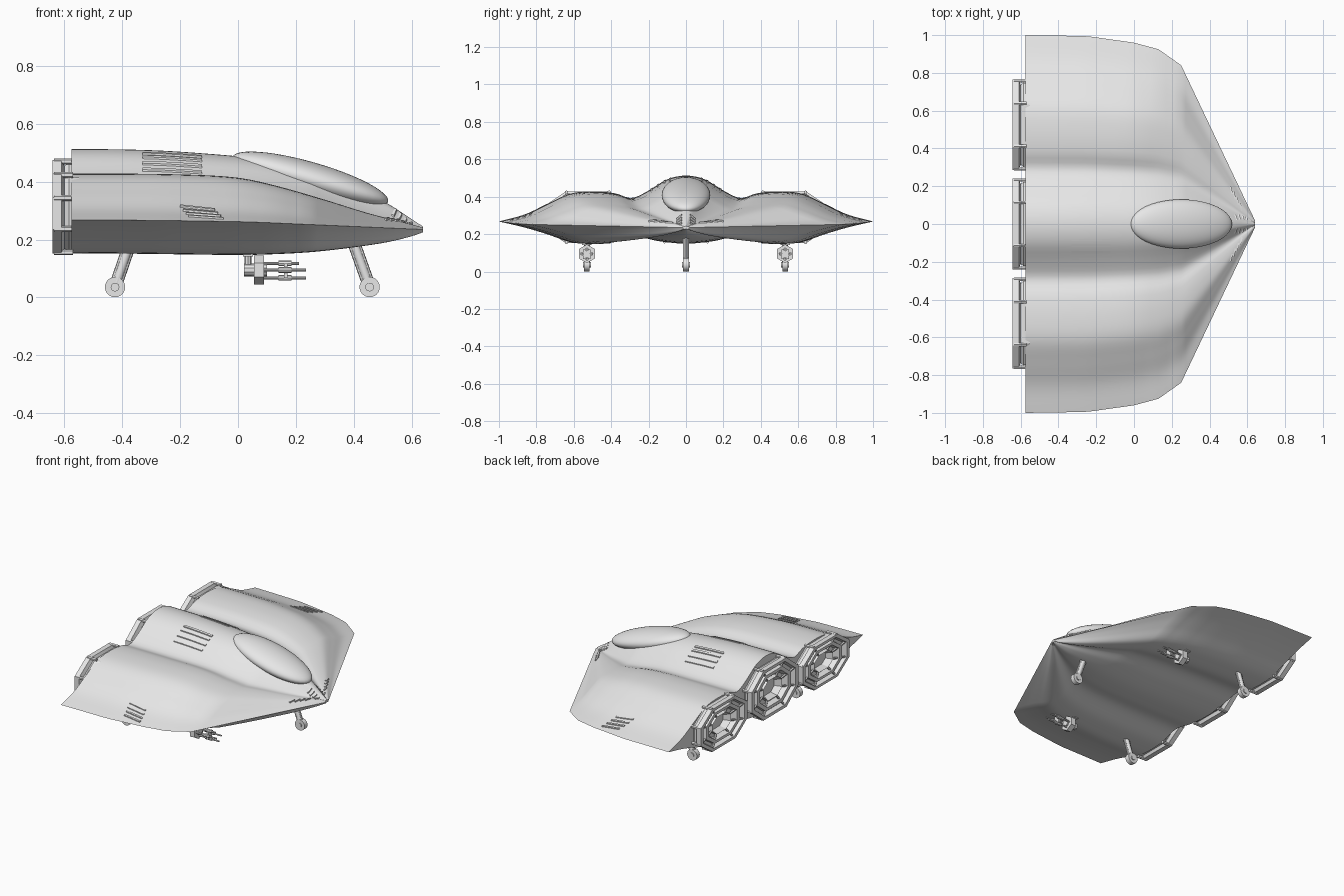
import bpy, bmesh
from math import sin, cos, tau, atan2
from mathutils import Vector, Matrix

if "Cube" in bpy.data.objects:
    bpy.data.objects.remove(bpy.data.objects["Cube"])

hull_grey = bpy.data.materials.new("hull_grey")
hull_grey.use_nodes = True
hull_grey.diffuse_color = (0.8, 0.8, 0.8, 1)
hull_grey.node_tree.nodes["Principled BSDF"].inputs["Base Color"].default_value = (0.8, 0.8, 0.8, 1)


def finish(name, bm, angle=0.6):
    bmesh.ops.recalc_face_normals(bm, faces=bm.faces)
    mesh = bpy.data.meshes.new(name)
    bm.to_mesh(mesh)
    bm.free()
    mesh.materials.append(hull_grey)
    ob = bpy.data.objects.new(name, mesh)
    bpy.context.collection.objects.link(ob)
    bpy.ops.object.select_all(action='DESELECT')
    ob.select_set(True)
    bpy.context.view_layer.objects.active = ob
    bpy.ops.object.shade_smooth_by_angle(angle=angle)
    return ob


def curve(points, t, smooth=True):
    """Value at t of a line or smooth curve through (position, value) points."""
    n = len(points) - 1
    i = 0
    while i < n - 1 and t > points[i + 1][0]:
        i += 1
    (x0, y0), (x1, y1) = points[i], points[i + 1]
    h = x1 - x0
    u = min(max((t - x0) / h, 0), 1)
    if not smooth:
        return y0 + (y1 - y0) * u

    def slope(k):
        a, b = points[max(k - 1, 0)], points[min(k + 1, n)]
        return (b[1] - a[1]) / (b[0] - a[0])
    m0 = 0 if i == 0 else slope(i)
    m1 = slope(i + 1)
    return ((2*u**3 - 3*u*u + 1) * y0 + (u**3 - 2*u*u + u) * h * m0
            + (3*u*u - 2*u**3) * y1 + (u**3 - u*u) * h * m1)


# Planform, lengthwise scales and crosswise profiles of the hull
HALF_WIDTH = [(-.58, 1), (-.25, .995), (0, .96), (.13, .925), (.25, .84), (.64, .02)]
RIM = [(-.58, .268), (0, .262), (.25, .252), (.64, .235)]
BODY = [(-.58, 1), (-.3, .99), (-.1, .95), (.05, .9), (.2, .79), (.35, .61), (.5, .38), (.6, .14), (.64, .04)]
POD = [(-.58, 1), (-.2, 1), (0, .95), (.15, .78), (.3, .55), (.45, .3), (.6, .1), (.64, .04)]
KEEL = [(-.58, 1), (0, 1), (.15, .92), (.3, .77), (.5, .46), (.6, .22), (.64, .08)]
TOP = [(0, .245), (.1, .225), (.2, .165), (.29, .125), (.38, .15), (.5, .16), (.62, .148), (.74, .095), (.86, .038), (1, 0)]
BOTTOM = [(0, .113), (.15, .1), (.29, .075), (.43, .11), (.52, .115), (.62, .108), (.75, .065), (.87, .03), (1, 0)]


def width(x):
    return curve(HALF_WIDTH, x, False)


def top_z(x, y):
    s = min(abs(y) / width(x), 1)
    w = min(max((s - .1) / .25, 0), 1)
    scale = curve(BODY, x) * (1 - w) + curve(POD, x) * w
    return curve(RIM, x) + scale * curve(TOP, s)


def bottom_z(x, y):
    s = min(abs(y) / width(x), 1)
    return curve(RIM, x) - curve(KEEL, x) * curve(BOTTOM, s)


# Hull: closed loops from tail to nose
SPAN = 40
stations = ([-.575 + .705 * i / 16 for i in range(16)] + [.13, .17, .21]
            + [.25 + .39 * i / 16 for i in range(17)])
bm = bmesh.new()
loops = []
for x in stations:
    w = width(x)
    across = [w * k / SPAN for k in range(-SPAN, SPAN + 1)]
    upper = [bm.verts.new((x, y, top_z(x, y))) for y in across]
    lower = [bm.verts.new((x, y, bottom_z(x, y))) for y in across[-2:0:-1]]
    loops.append(upper + lower)
for a, b in zip(loops, loops[1:]):
    for i in range(len(a)):
        j = (i + 1) % len(a)
        bm.faces.new((a[i], a[j], b[j], b[i]))
for end in (loops[0], loops[-1]):
    bm.faces.new(end)
finish("hull", bm)

# Canopy: a long dome sloping with the nose
bm = bmesh.new()
bmesh.ops.create_uvsphere(bm, u_segments=40, v_segments=24, radius=1)
tilt = Matrix.Translation((.25, 0, .408)) @ Matrix.Rotation(atan2(.155, .54), 4, 'Y')
bm.transform(tilt @ Matrix.Diagonal((.28, .13, .06, 1)))
finish("canopy", bm)


def add_rod(bm, a, b, radius, sides=8):
    a, b = Vector(a), Vector(b)
    turn = (b - a).to_track_quat('Z', 'Y').to_matrix().to_4x4()
    bmesh.ops.create_cone(bm, cap_ends=True, segments=sides, radius1=radius, radius2=radius,
                          depth=(b - a).length, matrix=Matrix.Translation((a + b) / 2) @ turn)


def add_box(bm, centre, size):
    bmesh.ops.create_cube(bm, size=1, matrix=Matrix.Translation(centre) @ Matrix.Diagonal((*size, 1)))


# Engines: octagonal nozzles with stepped, recessed rings
STEPS = [(-.55, .9), (-.585, .93), (-.6, .88), (-.61, 1), (-.642, 1), (-.642, .88), (-.612, .84),
         (-.612, .74), (-.635, .72), (-.635, .6), (-.6, .55), (-.6, .42), (-.625, .4), (-.585, .3)]


def octagon(y, z, half_y, half_z, k):
    flat_y, flat_z = half_y * .49, half_z * .4
    quarter = [(half_y, flat_z), (flat_y, half_z)]
    ring = quarter + [(-p, q) for p, q in quarter[::-1]]
    ring += [(-p, -q) for p, q in ring]
    return [(y + p * k, z + q * k) for p, q in ring]


for name, y, z, half_z in (("centre", 0, .315, .16), ("left", .525, .29, .138), ("right", -.525, .29, .138)):
    bm = bmesh.new()
    rings = [[bm.verts.new((x, *p)) for p in octagon(y, z, .24, half_z, k)] for x, k in STEPS]
    for a, b in zip(rings, rings[1:]):
        for i in range(8):
            j = (i + 1) % 8
            bm.faces.new((a[i], a[j], b[j], b[i]))
    bm.faces.new(rings[0])
    bm.faces.new(rings[-1])
    # Corner rods outside and spokes inside the nozzle
    outer, middle, inner = (octagon(y, z, .24, half_z, k) for k in (.97, .86, .4))
    for p, m, q in zip(outer, middle, inner):
        add_rod(bm, (-.57, *p), (-.636, *p), .01, 6)
        add_rod(bm, (-.63, *m), (-.615, *q), .007, 6)
    finish(name + "_engine", bm, .4)

# Vents: raised slats that follow the hull
def slats(name, lines):
    bm = bmesh.new()
    for (x0, y0), (x1, y1), thick in lines:
        side = Vector((y0 - y1, x1 - x0, 0)).normalized() * thick
        rows = []
        for i in range(7):
            t = i / 6
            x, y = x0 + (x1 - x0) * t, y0 + (y1 - y0) * t
            z = top_z(x, y)
            rows.append([bm.verts.new((x + side.x * k, y + side.y * k, top_z(x, y + side.y * k) + h))
                         for k, h in ((-1, -.005), (-1, .006), (1, .006), (1, -.005))])
        for a, b in zip(rows, rows[1:]):
            for i in range(4):
                j = (i + 1) % 4
                bm.faces.new((a[i], a[j], b[j], b[i]))
        bm.faces.new(rows[0])
        bm.faces.new(rows[-1])
    finish(name, bm, .4)


for name, m in (("left", 1), ("right", -1)):
    slats(name + "_body_vents", [((-.33, m * y), (-.125, m * y), .006) for y in (.085, .115, .15, .185)])
    slats(name + "_wing_vents", [((-.2 + .01 * i, m * (.825 + .033 * i)), (-.08 + .01 * i, m * (.835 + .033 * i)), .005)
                                 for i in range(4)])
    slats(name + "_nose_vents", [((.545 + .018 * i, m * .022), (.535 + .018 * i, m * .05), .004) for i in range(4)])
    slats(name + "_cheek_vents", [((.52 + .017 * i, m * (.16 - .03 * i)), (.51 + .017 * i, m * (.2 - .03 * i)), .004)
                                  for i in range(4)])


# Landing gear: raked strut, side rails and a round foot
def landing_leg(name, y, x_top, x_foot):
    bm = bmesh.new()
    foot = Vector((x_foot, y, .036))
    head = Vector((x_top, y, .19))
    add_rod(bm, head, foot, .016, 12)
    for d in (-.015, .015):
        add_rod(bm, head + Vector((d, 0, 0)), foot + Vector((d, 0, 0)), .008)
    add_rod(bm, foot - Vector((0, .015, 0)), foot + Vector((0, .015, 0)), .035, 24)
    add_rod(bm, foot - Vector((0, .021, 0)), foot + Vector((0, .021, 0)), .015, 16)
    finish(name, bm)


landing_leg("front_leg", 0, .4, .455)
landing_leg("left_rear_leg", .53, -.372, -.425)
landing_leg("right_rear_leg", -.53, -.372, -.425)

# Guns: hanging mount, hexagonal housing and clustered barrels
for name, y in (("left_gun", .53), ("right_gun", -.53)):
    bm = bmesh.new()
    add_rod(bm, (.035, y, .18), (.035, y, .075), .012)
    add_box(bm, (.035, y, .15), (.035, .05, .015))
    add_rod(bm, (.02, y, .095), (.1, y, .095), .022, 10)
    add_rod(bm, (.055, y, .095), (.09, y, .095), .05, 6)
    for dy, z, tip in ((0, .118, .21), (-.025, .095, .235), (.025, .095, .235), (0, .068, .235)):
        add_rod(bm, (.08, y + dy, z), (tip, y + dy, z), .005)
        add_rod(bm, (.14, y + dy, z), (.185, y + dy, z), .01)
    add_box(bm, (.165, y, .093), (.012, .04, .05))
    finish(name, bm)
